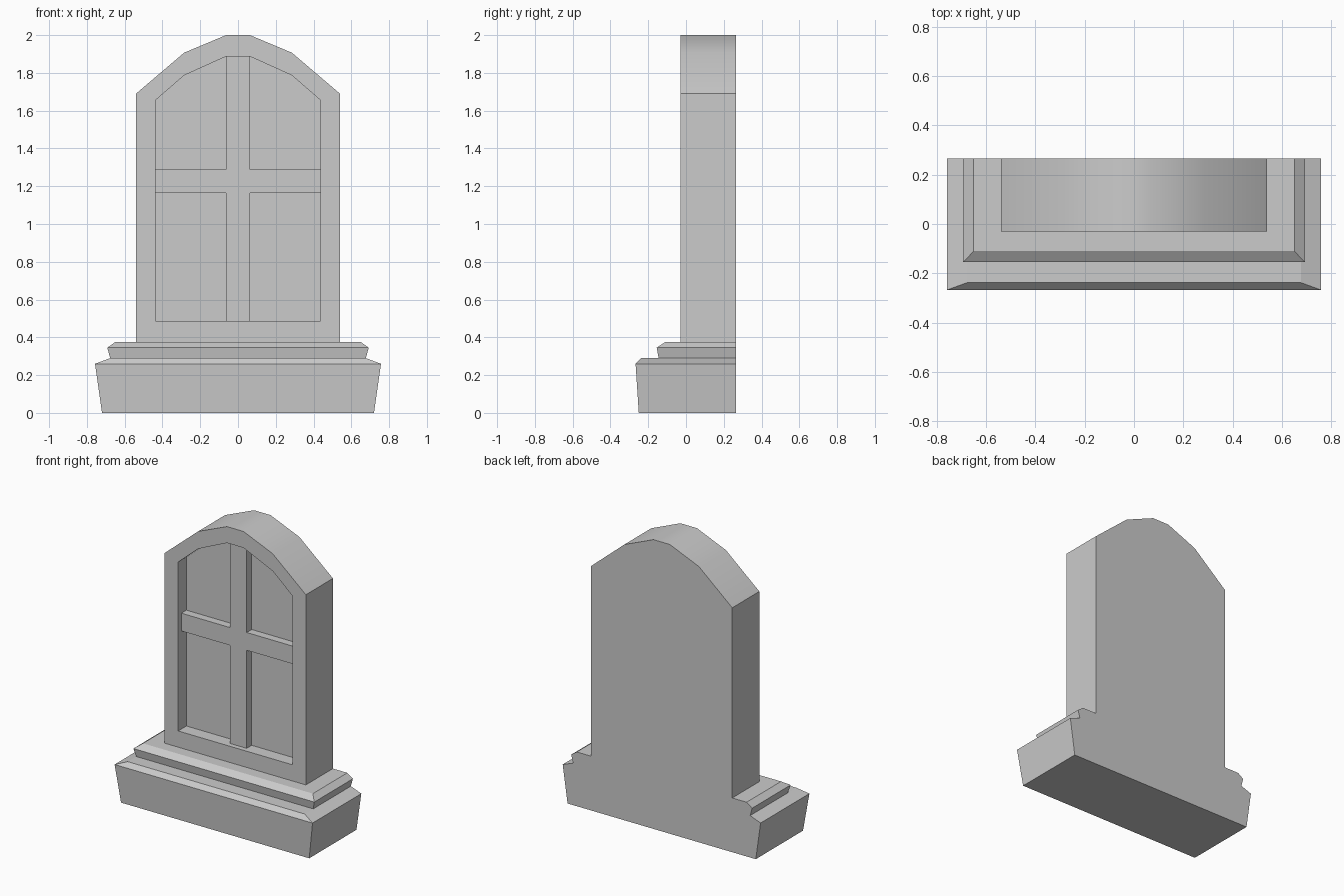
import bpy, bmesh, math

if "Cube" in bpy.data.objects:
    bpy.data.objects.remove(bpy.data.objects["Cube"])

BACK = 0.266     # shared flat back plane
FRONT = -0.03    # front of the upright slab
FLOOR = 0.06     # bottom of the recessed panes


def loft(name, rings, smooth=False):
    """Skin equal-length rings of points and cap both ends."""
    bm = bmesh.new()
    loops = [[bm.verts.new(p) for p in ring] for ring in rings]
    n = len(loops[0])
    for a, b in zip(loops, loops[1:]):
        for i in range(n):
            j = (i + 1) % n
            bm.faces.new((a[i], a[j], b[j], b[i]))
    bm.faces.new(loops[0][::-1])
    bm.faces.new(loops[-1])
    bmesh.ops.recalc_face_normals(bm, faces=bm.faces)
    mesh = bpy.data.meshes.new(name)
    bm.to_mesh(mesh)
    bm.free()
    obj = bpy.data.objects.new(name, mesh)
    bpy.context.collection.objects.link(obj)
    if smooth:
        bpy.ops.object.select_all(action='DESELECT')
        obj.select_set(True)
        bpy.context.view_layer.objects.active = obj
        bpy.ops.object.shade_smooth_by_angle(angle=math.radians(30))
    return obj


def mirrored(half):
    """Close a right-hand (x, z) profile with its mirror image."""
    return half + [(-x, z) for x, z in reversed(half)]


def at_depth(profile, y):
    return [(x, y, z) for x, z in profile]


# Stepped plinth: (half width, front y, z), flush at the back
steps = [(0.72, -0.25, 0), (0.757, -0.267, 0.26), (0.677, -0.238, 0.29),
         (0.677, -0.145, 0.29), (0.692, -0.155, 0.345), (0.65, -0.11, 0.375)]
loft("plinth", [[(-w, y, z), (w, y, z), (w, BACK, z), (-w, BACK, z)]
                for w, y, z in steps])

# Arched slab with a recessed window-shaped panel
outer = mirrored([(0.54, 0.375), (0.54, 1.69), (0.285, 1.907), (0.063, 2.0)])
inner = mirrored([(0.437, 0.487), (0.437, 1.655), (0.285, 1.787), (0.063, 1.887)])
loft("arched_slab", [at_depth(outer, BACK), at_depth(outer, FRONT),
                     at_depth(inner, FRONT), at_depth(inner, FLOOR)], smooth=True)

# Cross bars dividing the panel, set slightly behind the frame
cross = mirrored([(0.063, 0.487), (0.063, 1.165), (0.437, 1.165),
                  (0.437, 1.288), (0.063, 1.288), (0.063, 1.887)])
loft("cross_bars", [at_depth(cross, FLOOR), at_depth(cross, 0.005)])
